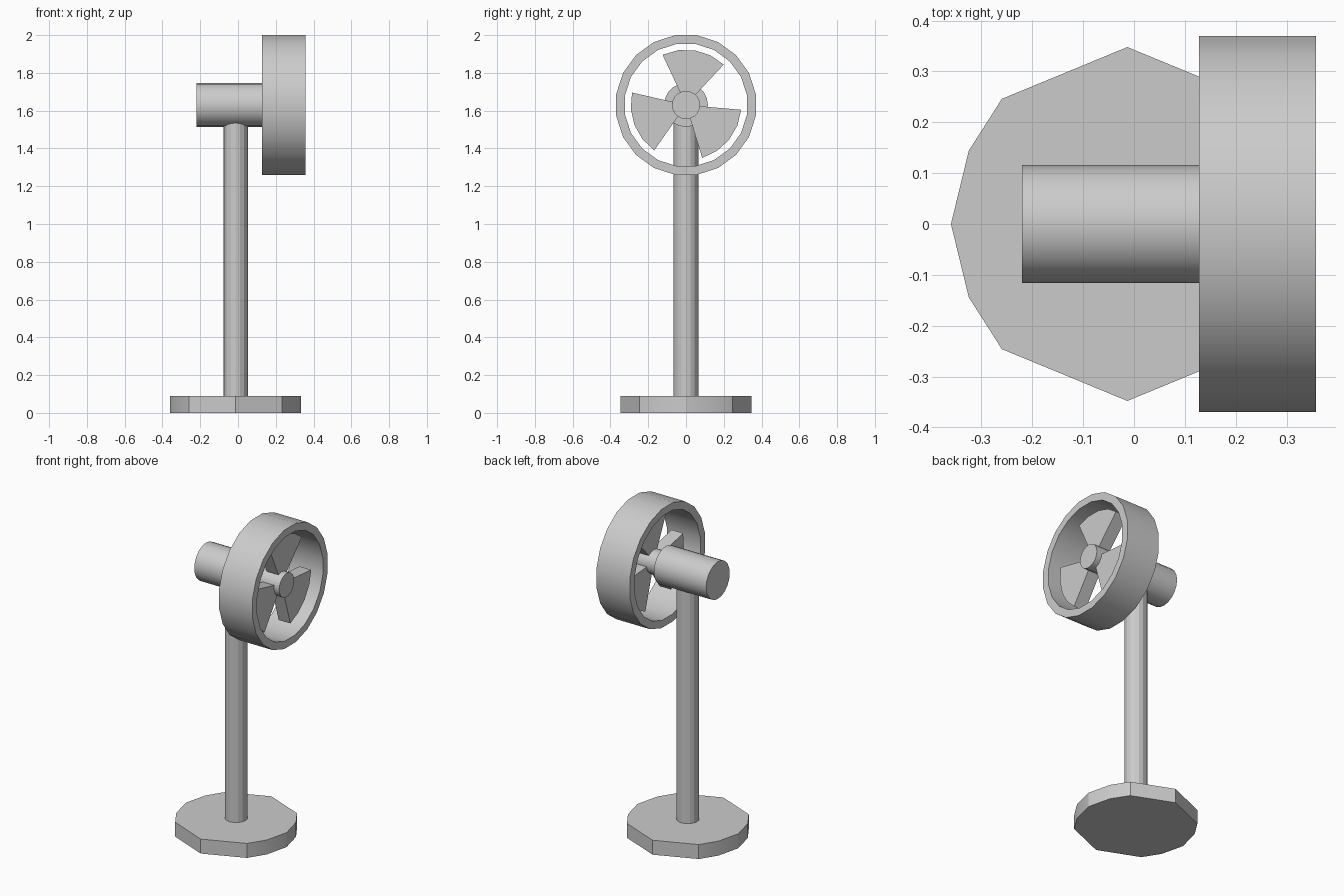
import bpy, bmesh
from math import cos, sin, radians, pi

if "Cube" in bpy.data.objects:
    bpy.data.objects.remove(bpy.data.objects["Cube"])

CX = -0.013   # stand centre along x
CZ = 1.63     # fan axis height


def prism(name, loops, to_a, to_b):
    """Extrude a closed outline (or outer+inner pair of outlines) between two planes."""
    bm = bmesh.new()
    rings = [([bm.verts.new(to_a(p)) for p in lp], [bm.verts.new(to_b(p)) for p in lp])
             for lp in loops]
    n = len(loops[0])
    for a, b in rings:
        for i in range(n):
            j = (i + 1) % n
            bm.faces.new((a[i], a[j], b[j], b[i]))
    if len(rings) == 1:
        bm.faces.new(rings[0][0])
        bm.faces.new(rings[0][1])
    else:
        for side in (0, 1):
            o, k = rings[0][side], rings[1][side]
            for i in range(n):
                j = (i + 1) % n
                bm.faces.new((o[i], o[j], k[j], k[i]))
    bmesh.ops.recalc_face_normals(bm, faces=bm.faces)
    me = bpy.data.meshes.new(name)
    bm.to_mesh(me)
    bm.free()
    ob = bpy.data.objects.new(name, me)
    bpy.context.collection.objects.link(ob)
    bpy.ops.object.select_all(action='DESELECT')
    ob.select_set(True)
    bpy.context.view_layer.objects.active = ob
    bpy.ops.object.shade_smooth_by_angle(angle=radians(19))
    return ob


def upright(name, loops, z0, z1):
    return prism(name, loops, lambda p: (CX + p[0], p[1], z0), lambda p: (CX + p[0], p[1], z1))


def axial(name, loops, x0, x1):
    return prism(name, loops, lambda p: (x0, p[0], CZ + p[1]), lambda p: (x1, p[0], CZ + p[1]))


def circle(r, n, offset=0.0):
    return [(r * cos(2 * pi * i / n + offset), r * sin(2 * pi * i / n + offset)) for i in range(n)]


# Foot: irregular twelve-sided plate, mirrored from one quarter
quarter = [(0.347, 0.0), (0.312, 0.144), (0.247, 0.246)]
half = quarter + [(0.0, 0.348)] + [(-x, y) for x, y in reversed(quarter)]
outline = half + [(x, -y) for x, y in reversed(half[1:-1])]
upright("base", [outline], 0.0, 0.09)

# Column reaching into the motor housing
upright("post", [circle(0.065, 16)], 0.085, 1.57)

# Motor housing and spindle
axial("motor_housing", [circle(0.116, 20)], -0.22, 0.14)
axial("spindle", [circle(0.074, 20)], 0.13, 0.335)

# Round guard
axial("guard_ring", [circle(0.374, 20, pi / 20), circle(0.327, 20, pi / 20)], 0.128, 0.358)

# Three wedge blades
for k in range(3):
    mid = 81 + 120 * k
    angles = [radians(mid - 34 + 17 * i) for i in range(5)]
    wedge = [(0.293 * cos(a), 0.293 * sin(a)) for a in angles]
    wedge += [(0.06 * cos(a), 0.06 * sin(a)) for a in reversed(angles)]
    axial(f"blade_{k + 1}", [wedge], 0.22, 0.30)
